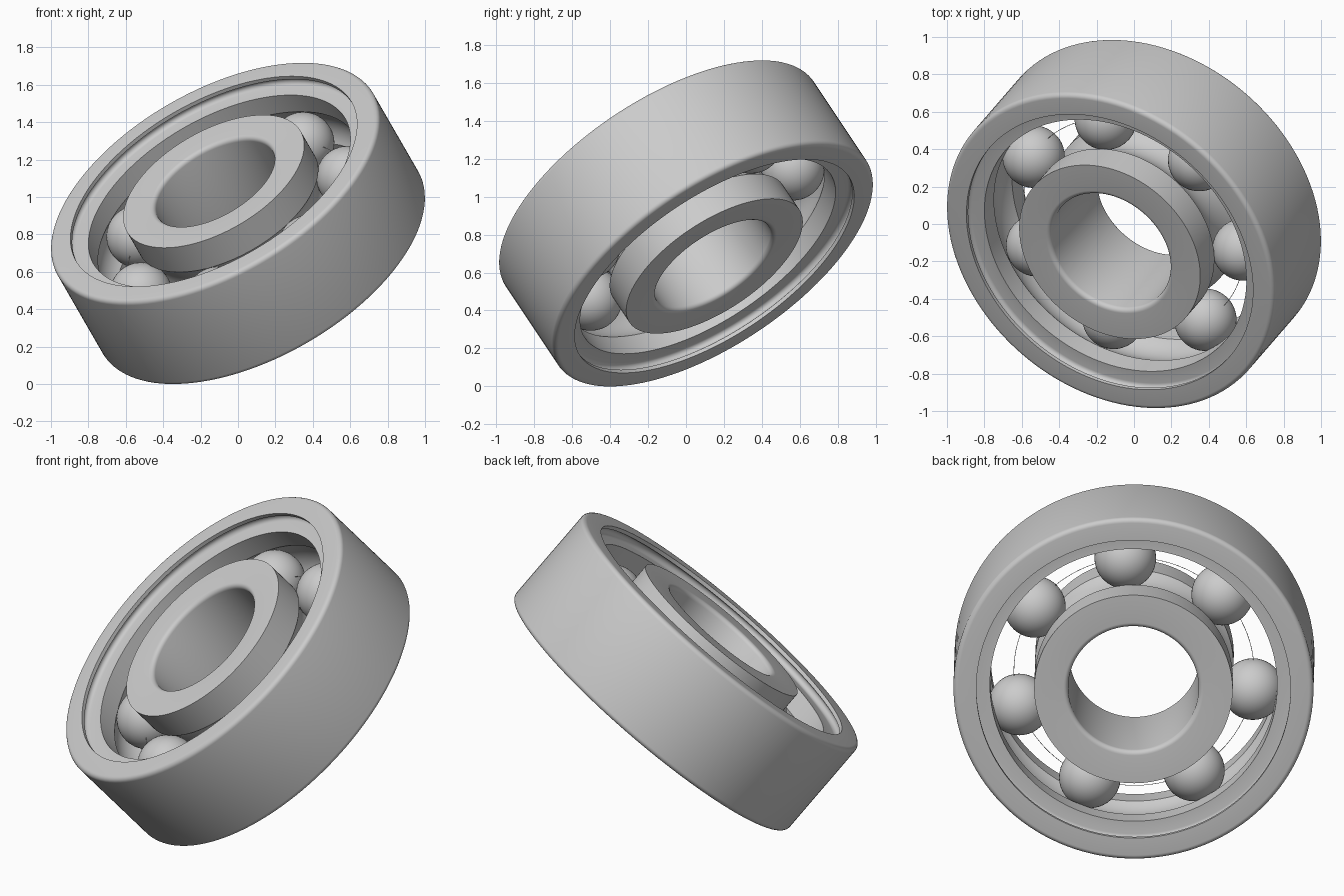
import bpy, bmesh, math
from mathutils import Matrix, Vector

if "Cube" in bpy.data.objects:
    bpy.data.objects.remove(bpy.data.objects["Cube"])

# Main sizes
R_OUT, R_BORE, HALF = 0.974, 0.353, 0.30
R_LAND_OUT, R_LAND_IN = 0.777, 0.537
PITCH, R_BALL, BALLS = 0.65, 0.167, 7
FILLET = 0.026

# Tilted frame: local z is the bearing axis
axis = Vector((-0.433, -0.5, 0.75)).normalized()
up = (Vector((0, 0, 1)) - axis * axis.z).normalized()
side = axis.cross(up)
TILT = Matrix((up, side, axis)).transposed().to_4x4()
TILT.translation = (0, 0, 0.8585)

steel = bpy.data.materials.new("steel_grey")
steel.diffuse_color = (0.6, 0.6, 0.6, 1)
steel.use_nodes = True
steel.node_tree.nodes["Principled BSDF"].inputs["Base Color"].default_value = steel.diffuse_color


def finish(name, bm, angle=30):
    bmesh.ops.recalc_face_normals(bm, faces=bm.faces[:])
    mesh = bpy.data.meshes.new(name)
    bm.to_mesh(mesh)
    bm.free()
    mesh.transform(TILT)
    mesh.materials.append(steel)
    ob = bpy.data.objects.new(name, mesh)
    bpy.context.collection.objects.link(ob)
    bpy.ops.object.select_all(action='DESELECT')
    ob.select_set(True)
    bpy.context.view_layer.objects.active = ob
    bpy.ops.object.shade_smooth_by_angle(angle=math.radians(angle))
    return ob


def lathe(name, profile, segs=128):
    """Revolve a closed (radius, height) profile around the axis."""
    bm = bmesh.new()
    rings = []
    for i in range(segs):
        t = 2 * math.pi * i / segs
        rings.append([bm.verts.new((r * math.cos(t), r * math.sin(t), z)) for r, z in profile])
    n = len(profile)
    for i in range(segs):
        a, b = rings[i], rings[(i + 1) % segs]
        for j in range(n):
            k = (j + 1) % n
            bm.faces.new((a[j], a[k], b[k], b[j]))
    return finish(name, bm)


def arc(r, z, rad, a0, a1, steps):
    return [(r + rad * math.cos(math.radians(a0 + (a1 - a0) * i / steps)),
             z + rad * math.sin(math.radians(a0 + (a1 - a0) * i / steps)))
            for i in range(steps + 1)]


def mirrored(half):
    """Complete an upper half profile with its lower mirror image."""
    return half + [(r, -z) for r, z in reversed(half) if abs(z) > 1e-6]


def race(land, outward):
    """Quarter of the ball groove, from the land to the middle plane."""
    rad = R_BALL + 0.002
    a = math.degrees(math.acos(abs(land - PITCH) / rad))
    return arc(PITCH, 0, rad, a, 0, 8) if outward else arc(PITCH, 0, rad, 180 - a, 180, 8)


# Outer ring: rounded rim, seal groove, step, land and ball race
outer = arc(R_OUT - FILLET, HALF - FILLET, FILLET, 0, 90, 6)
outer += [(0.85, HALF), (0.85, HALF - 0.022)]
outer += arc(0.85, HALF - 0.046, 0.024, 90, -90, 8)[1:]
outer += [(R_LAND_OUT, HALF - 0.07)] + race(R_LAND_OUT, True)
lathe("outer_ring", mirrored(outer))

# Inner ring: rounded bore edge, plain shoulder and ball race
inner = arc(R_BORE + FILLET, HALF - FILLET, FILLET, 180, 90, 6)
inner += [(R_LAND_IN, HALF)] + race(R_LAND_IN, False)
lathe("inner_ring", mirrored(inner))

# Balls
for i in range(BALLS):
    t = math.radians(-3.5) + 2 * math.pi * i / BALLS
    bm = bmesh.new()
    bmesh.ops.create_uvsphere(bm, u_segments=40, v_segments=24, radius=R_BALL)
    bmesh.ops.translate(bm, verts=bm.verts[:],
                        vec=(PITCH * math.cos(t), PITCH * math.sin(t), 0))
    finish(f"ball_{i + 1}", bm)

# Hair-thin retaining wire through the balls
lathe("retaining_wire", arc(PITCH, 0, 0.0015, 0, 300, 5), 96)
